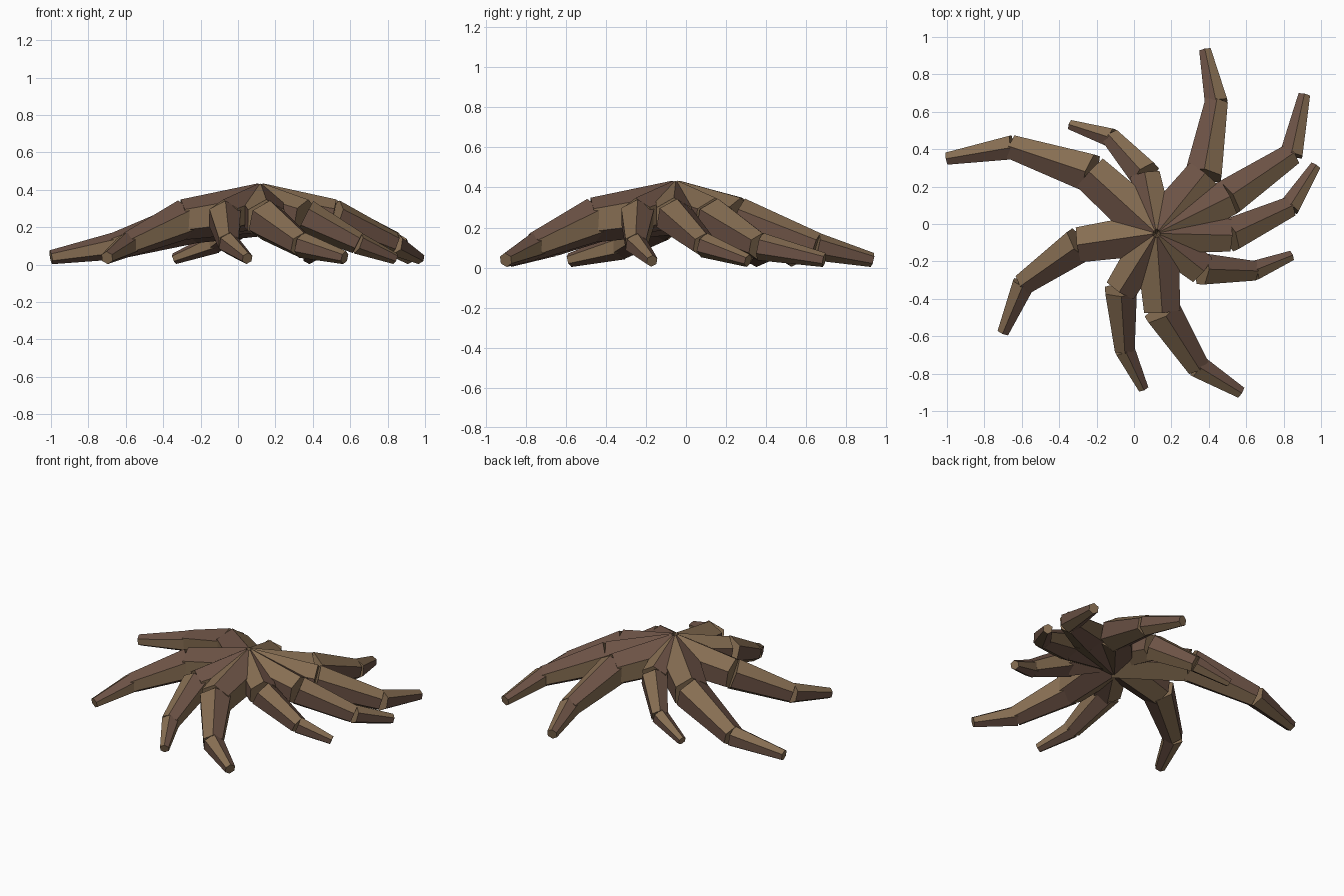
import bpy, bmesh, math
from mathutils import Vector

if "Cube" in bpy.data.objects:
    bpy.data.objects.remove(bpy.data.objects["Cube"])

SIDES = 6
APEX = Vector((0.12, -0.05, 0.435))


def material(name, color):
    m = bpy.data.materials.new(name)
    m.diffuse_color = (*color, 1)
    m.use_nodes = True
    m.node_tree.nodes["Principled BSDF"].inputs["Base Color"].default_value = m.diffuse_color
    return m


BARK = [material("bark_light", (0.24, 0.155, 0.085)),
        material("bark_dark", (0.15, 0.085, 0.06))]


def frustum(bm, a, b, ra, rb):
    """Tapered six-sided log from a to b with one ridge on top."""
    axis = (b - a).normalized()
    side = axis.cross(Vector((0, 0, 1))).normalized()
    up = side.cross(axis)
    rings = []
    for p, r in ((a, ra), (b, rb)):
        rings.append([bm.verts.new(p + r * (math.cos(t) * up + math.sin(t) * side))
                      for t in (2 * math.pi * i / SIDES for i in range(SIDES))])
    for i in range(SIDES):
        j = (i + 1) % SIDES
        f = bm.faces.new((rings[0][i], rings[0][j], rings[1][j], rings[1][i]))
        f.material_index = i % 2
    bm.faces.new(rings[0][::-1])
    bm.faces.new(rings[1])


def root(name, knee, ankle, tip, k):
    """Three overlapping logs bending outward and down to the ground."""
    radii = [0.135 * k, 0.112 * k, 0.070 * k, 0.036 * k]
    pts = [APEX - Vector((0, 0, radii[0])),
           Vector((*knee, 0.35 - radii[1])),
           Vector((*ankle, 0.175 - radii[2])),
           Vector((*tip, radii[3] + 0.002))]
    bm = bmesh.new()
    for i in range(3):
        frustum(bm, pts[i], pts[i + 1], radii[i], radii[i + 1])
    bmesh.ops.recalc_face_normals(bm, faces=bm.faces)
    mesh = bpy.data.meshes.new(name)
    bm.to_mesh(mesh)
    bm.free()
    for m in BARK:
        mesh.materials.append(m)
    bpy.context.collection.objects.link(bpy.data.objects.new(name, mesh))


# knee, ankle and tip in plan, then thickness
ROOTS = [
    ((0.37, 0.26), (0.44, 0.65), (0.38, 0.93), 1.0),
    ((0.50, 0.14), (0.84, 0.37), (0.91, 0.69), 1.0),
    ((0.51, -0.06), (0.83, 0.09), (0.97, 0.31), 0.9),
    ((0.36, -0.24), (0.64, -0.25), (0.84, -0.17), 0.85),
    ((0.15, -0.46), (0.34, -0.76), (0.57, -0.90), 1.0),
    ((-0.07, -0.35), (-0.05, -0.67), (0.05, -0.88), 0.87),
    ((-0.29, -0.11), (-0.59, -0.32), (-0.70, -0.58), 0.97),
    ((-0.23, 0.27), (-0.65, 0.41), (-1.00, 0.35), 1.05),
    ((0.06, 0.26), (-0.12, 0.46), (-0.34, 0.53), 0.82),
]
for n, r in enumerate(ROOTS, 1):
    root(f"root_{n}", *r)
